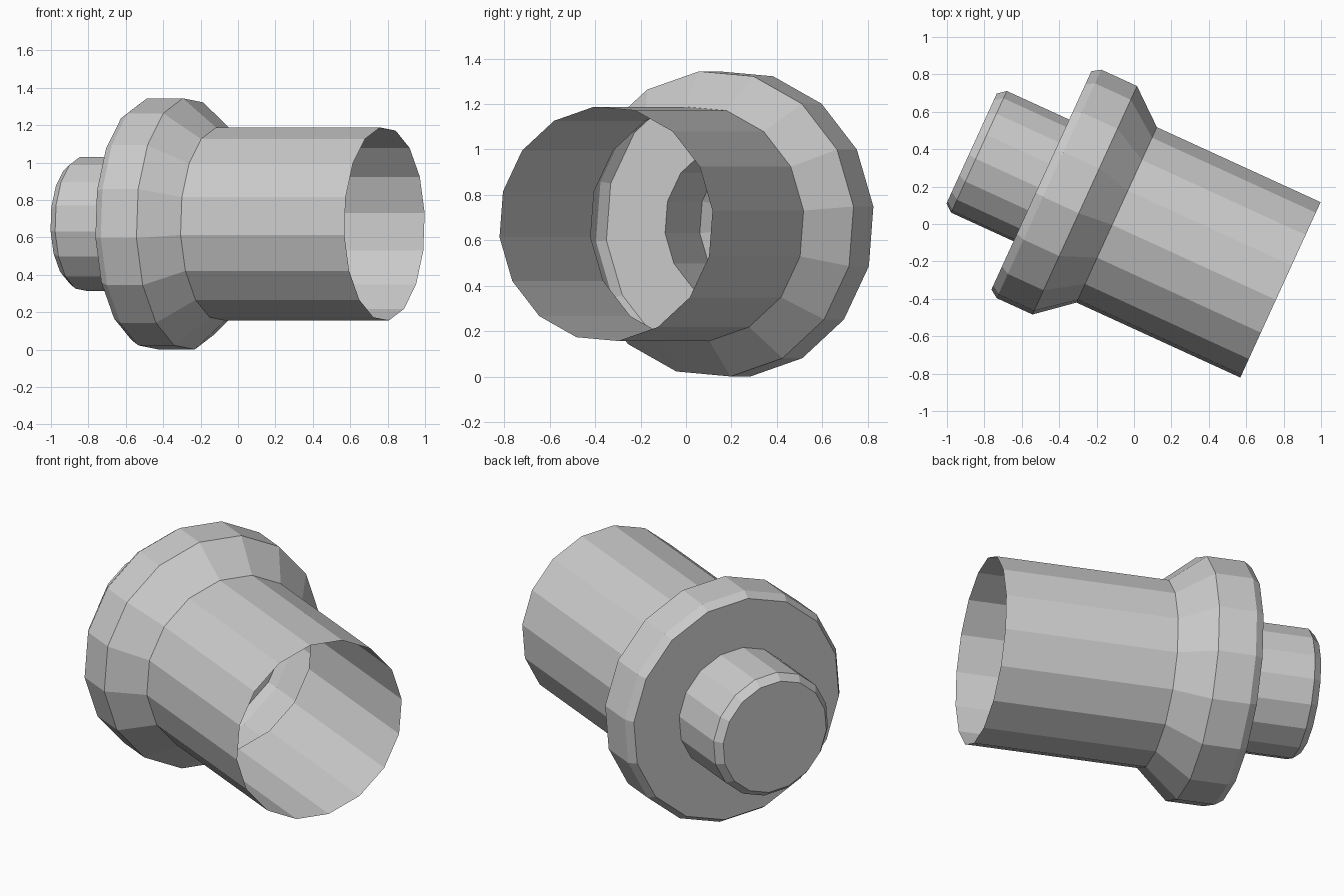
import bpy
import bmesh
from math import cos, sin, pi, radians

if "Cube" in bpy.data.objects:
    bpy.data.objects.remove(bpy.data.objects["Cube"])

SIDES = 16
ROLL = radians(6.5)

# Profile as (distance along axis, radius), closed end to open end
PROFILE = [
    (-0.958, 0.325), (-0.915, 0.360),                     # stub end and bevel
    (-0.548, 0.360), (-0.548, 0.646),                     # stub root, flange back
    (-0.503, 0.676), (-0.293, 0.676),                     # flange bevel and rim
    (-0.105, 0.519), (0.858, 0.519),                      # cone and open sleeve
]


def lathe(name, profile):
    """Revolve a profile about local x: thin shell, first ring capped, last open."""
    bm = bmesh.new()
    rings = []
    for x, r in profile:
        angles = [ROLL + 2 * pi * k / SIDES for k in range(SIDES)]
        rings.append([bm.verts.new((x, r * cos(t), r * sin(t))) for t in angles])
    bm.faces.new(rings[0][::-1])
    for a, b in zip(rings, rings[1:]):
        for j in range(SIDES):
            k = (j + 1) % SIDES
            bm.faces.new((a[j], a[k], b[k], b[j]))
    mesh = bpy.data.meshes.new(name)
    bm.to_mesh(mesh)
    bm.free()
    obj = bpy.data.objects.new(name, mesh)
    bpy.context.collection.objects.link(obj)
    return obj


# Hollow flanged nozzle lying on its side, turned in plan
nozzle = lathe("flanged_nozzle", PROFILE)
nozzle.rotation_euler = (0, 0, radians(-24.6))
nozzle.location = (0.003, 0.005, 0.672)
